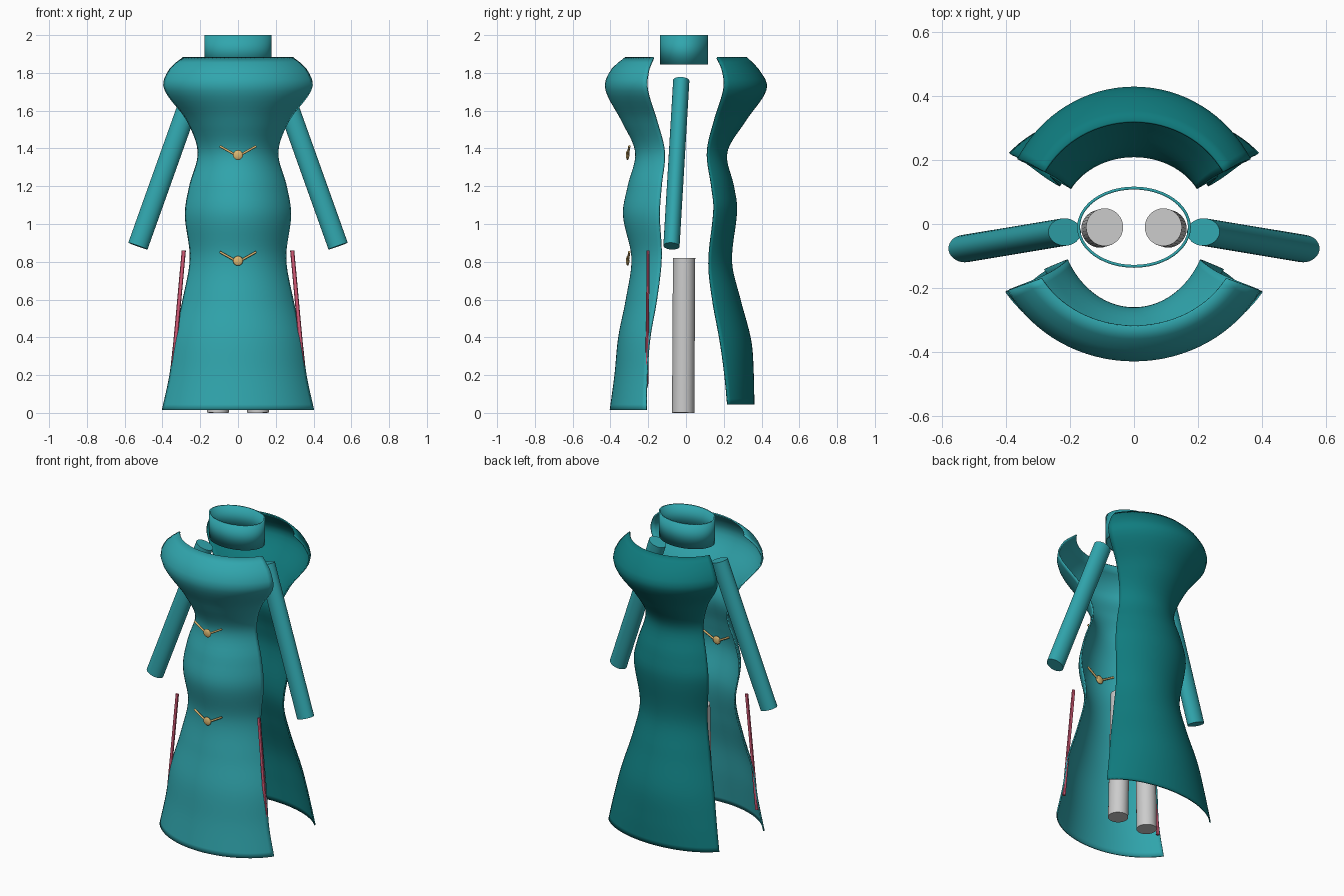
import bpy, bmesh, math
from mathutils import Vector

if "Cube" in bpy.data.objects:
    bpy.data.objects.remove(bpy.data.objects["Cube"])


def material(name, rgb):
    m = bpy.data.materials.new(name)
    m.diffuse_color = (*rgb, 1)
    m.use_nodes = True
    m.node_tree.nodes["Principled BSDF"].inputs["Base Color"].default_value = m.diffuse_color
    return m


TEAL = material("teal cloth", (0.03, 0.38, 0.42))
DARK = material("dark teal cloth", (0.005, 0.20, 0.21))
WHITE = material("white cloth", (0.80, 0.80, 0.78))
GOLD = material("gold", (0.72, 0.48, 0.17))
PINK = material("pink trim", (0.66, 0.10, 0.18))


def finish(name, bm, mat):
    bmesh.ops.recalc_face_normals(bm, faces=bm.faces)
    me = bpy.data.meshes.new(name)
    bm.to_mesh(me)
    bm.free()
    ob = bpy.data.objects.new(name, me)
    bpy.context.collection.objects.link(ob)
    me.materials.append(mat)
    bpy.ops.object.select_all(action='DESELECT')
    ob.select_set(True)
    bpy.context.view_layer.objects.active = ob
    bpy.ops.object.shade_smooth_by_angle(angle=math.radians(40))
    return ob


def spline(rows, z):
    """Smooth (Hermite) interpolation of rows (z, a, b, c) sorted by z."""
    def tangent(i, k):
        a, b = rows[max(i - 1, 0)], rows[min(i + 1, len(rows) - 1)]
        return (b[k] - a[k]) / (b[0] - a[0])
    i = 0
    while i < len(rows) - 2 and z > rows[i + 1][0]:
        i += 1
    h = rows[i + 1][0] - rows[i][0]
    t = (z - rows[i][0]) / h
    return [(2*t**3 - 3*t*t + 1) * rows[i][k] + (t**3 - 2*t*t + t) * h * tangent(i, k)
            + (3*t*t - 2*t**3) * rows[i + 1][k] + (t**3 - t*t) * h * tangent(i + 1, k)
            for k in (1, 2, 3)]


def panel(name, rows, mat, nz=64, nx=32):
    """Curved cloth sheet; each row is z, half width, y of side edge, y of middle."""
    bm = bmesh.new()
    span = math.radians(62)
    grid = []
    for j in range(nz + 1):
        z = rows[0][0] + (rows[-1][0] - rows[0][0]) * j / nz
        w, edge, mid = spline(rows, z)
        line = []
        for i in range(nx + 1):
            a = span * (2 * i / nx - 1)
            k = (math.cos(a) - math.cos(span)) / (1 - math.cos(span))
            line.append(bm.verts.new((w * math.sin(a) / math.sin(span), edge + (mid - edge) * k, z)))
        grid.append(line)
    for r0, r1 in zip(grid, grid[1:]):
        for i in range(nx):
            bm.faces.new((r0[i], r0[i + 1], r1[i + 1], r1[i]))
    ob = finish(name, bm, mat)
    s = ob.modifiers.new("thickness", 'SOLIDIFY')
    s.thickness = 0.008
    s.offset = 0


def tube(name, p0, p1, rx, ry, mat, sides=32, caps=True):
    """Elliptical cylinder between two points."""
    p0, p1 = Vector(p0), Vector(p1)
    d = (p1 - p0).normalized()
    ref = Vector((0, 1, 0))
    u = ref.cross(d).normalized()
    v = d.cross(u)
    bm = bmesh.new()
    rings = [[bm.verts.new(p + u * rx * math.cos(2 * math.pi * i / sides)
                           + v * ry * math.sin(2 * math.pi * i / sides))
              for i in range(sides)] for p in (p0, p1)]
    for i in range(sides):
        j = (i + 1) % sides
        bm.faces.new((rings[0][i], rings[0][j], rings[1][j], rings[1][i]))
    if caps:
        for r in rings:
            bm.faces.new(r)
    return finish(name, bm, mat)


# front and back panels of the dress
panel("front_panel", [
    (0.015, 0.40, -0.21, -0.40), (0.20, 0.36, -0.205, -0.375), (0.40, 0.335, -0.19, -0.355),
    (0.60, 0.29, -0.155, -0.315), (0.82, 0.252, -0.13, -0.285), (1.05, 0.278, -0.14, -0.33),
    (1.20, 0.255, -0.13, -0.305), (1.38, 0.21, -0.113, -0.265), (1.55, 0.27, -0.155, -0.34),
    (1.72, 0.39, -0.205, -0.425), (1.82, 0.36, -0.195, -0.39), (1.88, 0.29, -0.17, -0.32)], TEAL)
panel("back_panel", [
    (0.045, 0.388, 0.22, 0.358), (0.20, 0.36, 0.205, 0.355), (0.38, 0.325, 0.18, 0.342),
    (0.60, 0.27, 0.14, 0.285), (0.80, 0.235, 0.12, 0.24), (1.08, 0.26, 0.147, 0.267),
    (1.20, 0.24, 0.135, 0.25), (1.38, 0.20, 0.112, 0.215), (1.55, 0.255, 0.15, 0.315),
    (1.72, 0.36, 0.20, 0.425), (1.82, 0.33, 0.19, 0.38), (1.88, 0.28, 0.163, 0.32)], DARK)

# standing collar, an open band
collar = tube("collar", (0, -0.01, 1.845), (0, -0.01, 2.0), 0.178, 0.127, TEAL, 48, False)
band = collar.modifiers.new("thickness", 'SOLIDIFY')
band.thickness = 0.009
band.offset = -1

for s, side in ((-1, "left"), (1, "right")):
    # sleeves, trouser legs and slit trims
    tube(side + "_sleeve", (s * 0.53, -0.077, 0.883), (s * 0.217, -0.025, 1.76), 0.054, 0.043, TEAL)
    tube(side + "_trouser_leg", (s * 0.107, -0.015, 0.0), (s * 0.092, -0.01, 0.82), 0.058, 0.059, WHITE)
    tube(side + "_slit_trim", (s * 0.353, -0.208, 0.14), (s * 0.287, -0.2, 0.86), 0.011, 0.008, PINK, 8)

# knotted buttons with two loops each
for n, z in enumerate((0.805, 1.085, 1.365)):
    bm = bmesh.new()
    bmesh.ops.create_uvsphere(bm, u_segments=20, v_segments=12, radius=0.026)
    bmesh.ops.scale(bm, vec=(1, 0.35, 1), verts=bm.verts)
    bmesh.ops.translate(bm, vec=(0, -0.309, z), verts=bm.verts)
    finish(f"button_{n}", bm, GOLD)
    for s in (-1, 1):
        tube(f"button_loop_{n}", (s * 0.012, -0.308, z), (s * 0.096, -0.3, z + 0.047),
             0.006, 0.006, GOLD, 10)
